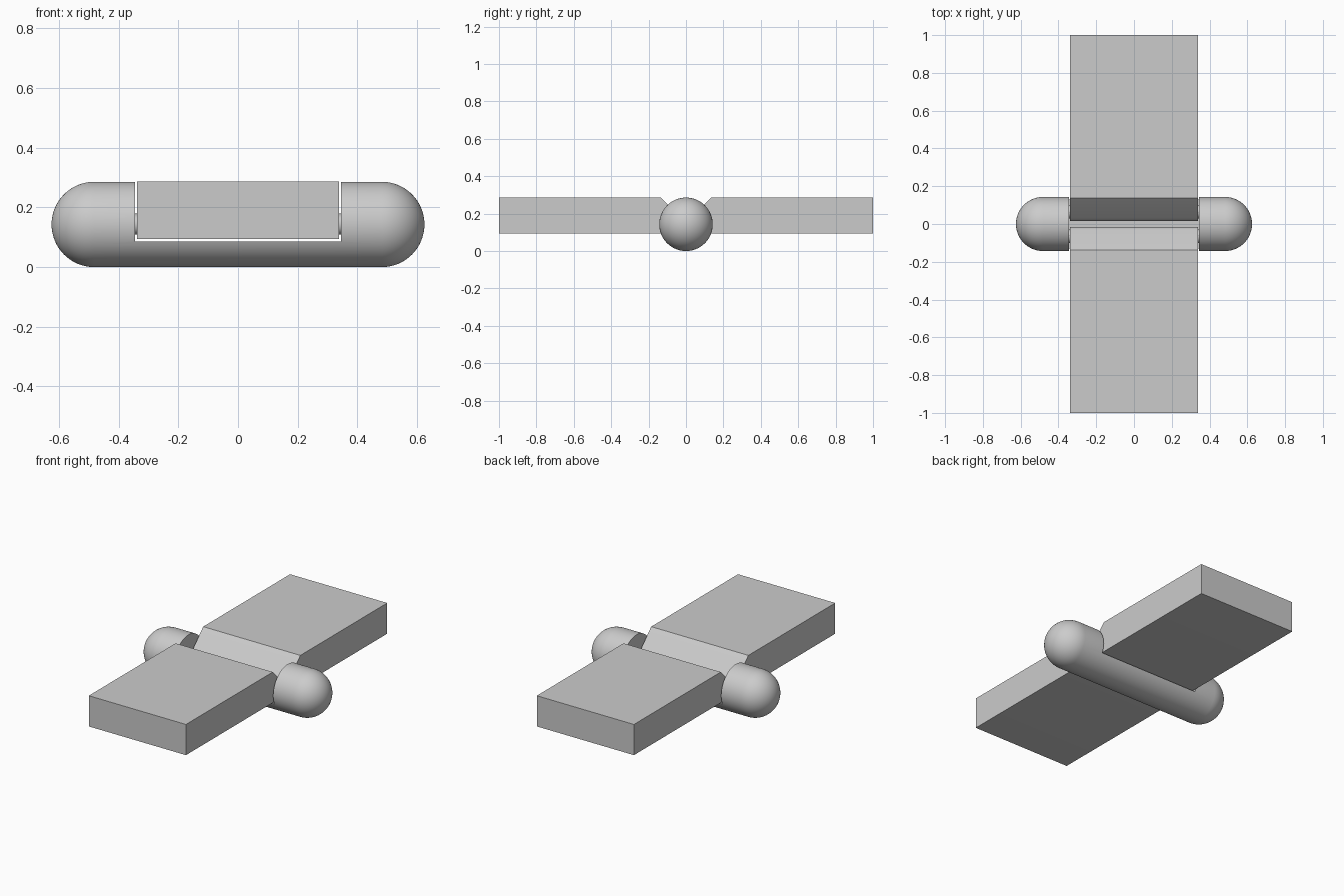
import bpy, bmesh, math
from mathutils import Matrix

if "Cube" in bpy.data.objects:
    bpy.data.objects.remove(bpy.data.objects["Cube"])

R = 0.143            # barrel radius
HALF = 0.625         # half length of barrel
PIN_Y, PIN_Z, KNUCKLE = 0.065, 0.144, 0.05


def new_object(name, bm):
    bmesh.ops.recalc_face_normals(bm, faces=bm.faces)
    mesh = bpy.data.meshes.new(name)
    bm.to_mesh(mesh)
    bm.free()
    obj = bpy.data.objects.new(name, mesh)
    bpy.context.collection.objects.link(obj)
    return obj


def smooth(obj, angle=30):
    bpy.ops.object.select_all(action='DESELECT')
    obj.select_set(True)
    bpy.context.view_layer.objects.active = obj
    bpy.ops.object.shade_smooth_by_angle(angle=math.radians(angle))


# Barrel: sphere stretched into a capsule along x
bm = bmesh.new()
bmesh.ops.create_uvsphere(bm, u_segments=64, v_segments=32, radius=R,
                          matrix=Matrix.Rotation(math.pi / 2, 4, 'Y'))
middle = [e for e in bm.edges if all(abs(v.co.x) < 1e-4 for v in e.verts)]
bmesh.ops.split_edges(bm, edges=middle)
for f in bm.faces:
    side = math.copysign(HALF - R, f.calc_center_median().x)
    f.tag = side > 0
shifts = {v: (HALF - R if v.link_faces[0].tag else R - HALF) for v in bm.verts}
for v, dx in shifts.items():
    v.co.x += dx
    v.co.z += R
rims = [e for e in bm.edges if e.is_boundary]
bmesh.ops.bridge_loops(bm, edges=rims)
barrel = new_object("hinge_barrel", bm)

# Slot cut through the barrel
bm = bmesh.new()
bmesh.ops.create_cube(bm, size=1, matrix=Matrix.Translation((0, 0, 0.285))
                      @ Matrix.Diagonal((0.69, 0.6, 0.4, 1)))
cutter = new_object("slot_cutter", bm)
cutter.hide_render = True
cut = barrel.modifiers.new("slot", 'BOOLEAN')
cut.operation = 'DIFFERENCE'
cut.solver = 'EXACT'
cut.object = cutter
bpy.context.view_layer.objects.active = barrel
barrel.select_set(True)
bpy.ops.object.modifier_apply(modifier="slot")
bpy.data.objects.remove(cutter)
smooth(barrel)

# Leaf profile: slab with a rounded knuckle and a 45 degree stop
TOP, BOTTOM = 0.287, PIN_Z - KNUCKLE
profile = [(1.0, BOTTOM), (1.0, TOP), (0.137, TOP)]
for i in range(13):
    a = math.radians(135 + 135 * i / 12)
    profile.append((PIN_Y + KNUCKLE * math.cos(a), PIN_Z + KNUCKLE * math.sin(a)))

for label, s in (("front", -1), ("back", 1)):
    # Leaf
    bm = bmesh.new()
    face = bm.faces.new([bm.verts.new((-0.338, s * y, z)) for y, z in profile])
    ext = bmesh.ops.extrude_face_region(bm, geom=[face])
    bmesh.ops.translate(bm, vec=(0.676, 0, 0),
                        verts=[g for g in ext["geom"] if isinstance(g, bmesh.types.BMVert)])
    smooth(new_object(label + "_leaf", bm))

    # Pivot pins bridging the gap to the barrel ends
    for side, x in (("left", -0.345), ("right", 0.345)):
        bm = bmesh.new()
        bmesh.ops.create_cone(bm, cap_ends=True, segments=32, radius1=0.035,
                              radius2=0.035, depth=0.03,
                              matrix=Matrix.Translation((x, s * PIN_Y, PIN_Z))
                              @ Matrix.Rotation(math.pi / 2, 4, 'Y'))
        smooth(new_object(f"{label}_{side}_pin", bm))
